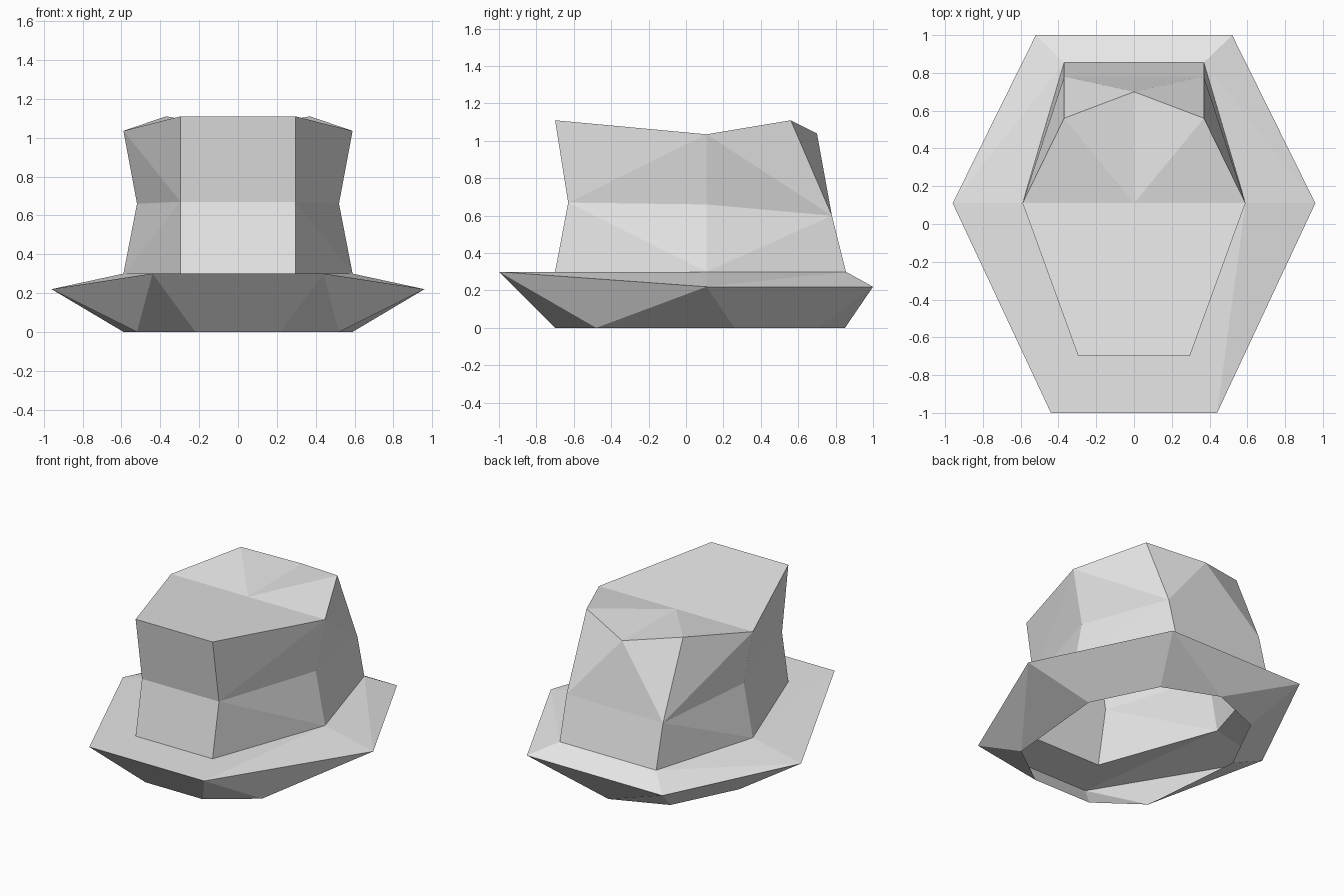
import bpy
import bmesh

cube = bpy.data.objects.get("Cube")
if cube:
    bpy.data.objects.remove(cube, do_unlink=True)

felt = bpy.data.materials.new("grey_felt")
felt.use_nodes = True
felt.diffuse_color = (0.8, 0.8, 0.8, 1)
for node in felt.node_tree.nodes:
    if node.type == "BSDF_PRINCIPLED":
        node.inputs["Base Color"].default_value = felt.diffuse_color
        node.inputs["Roughness"].default_value = 0.9

# Half outlines run from the front centre, round the +x side, to the back centre
base = [(0, -.7, .3), (.295, -.7, .3), (.59, .11, .3), (.37, .855, .3), (0, .855, .3)]
waist = [(0, -.63, .67), (.295, -.63, .67), (.52, .11, .66), (.37, .78, .6), (0, .78, .6)]
rim = [(0, -.7, 1.11), (.295, -.7, 1.11), (.59, .11, 1.035), (.37, .56, 1.11), (0, .7, 1.04)]
edge = [(0, -1, .3), (.44, -1, .3), (.96, .11, .22), (.52, 1, .22), (0, 1, .22)]
opening = [(0, -.7, 0), (.22, -.7, 0), (.52, -.48, 0), (.59, .26, 0), (.37, .7, 0), (0, .85, 0)]
dip = (0, .11, 1.035)


def bridge(a, b, folds):
    """Join two outlines; '/' and '\\' pick the fold of a panel, '-' keeps it flat."""
    faces = []
    for i, fold in enumerate(folds):
        p, q, r, s = a[i], a[i + 1], b[i + 1], b[i]
        if fold == "/":
            faces += [(p, q, r), (p, r, s)]
        elif fold == "\\":
            faces += [(p, q, s), (q, r, s)]
        else:
            faces.append((p, q, r, s))
    return faces


def mirrored_shell(name, faces):
    bm = bmesh.new()
    verts = {}
    for face in faces:
        for co in face:
            if co not in verts:
                verts[co] = bm.verts.new(co)
        bm.faces.new([verts[co] for co in face])
    mesh = bpy.data.meshes.new(name)
    bm.to_mesh(mesh)
    bm.free()
    mesh.materials.append(felt)
    obj = bpy.data.objects.new(name, mesh)
    bpy.context.collection.objects.link(obj)
    mirror = obj.modifiers.new("mirror", "MIRROR")
    mirror.use_axis[0] = True
    mirror.use_clip = True
    return obj


# Crown: pinched walls and a dented top
walls = bridge(base, waist, "-\\/-") + bridge(waist, rim, "-/\\/")
top = [(rim[0], rim[1], rim[2], dip), (rim[2], rim[3], dip), (rim[3], rim[4], dip)]
mirrored_shell("crown", walls + top)

# Brim: sloping top, and an underside that narrows to the open head hole
o, e = opening, edge
underside = [
    (o[0], o[1], e[1], e[0]), (o[1], o[2], e[1]), (o[2], e[2], e[1]),
    (o[2], o[3], e[2]), (o[3], o[4], e[3], e[2]), (o[4], o[5], e[3]),
    (o[5], e[4], e[3]),
]
mirrored_shell("brim", bridge(edge, base, "-//-") + underside)
